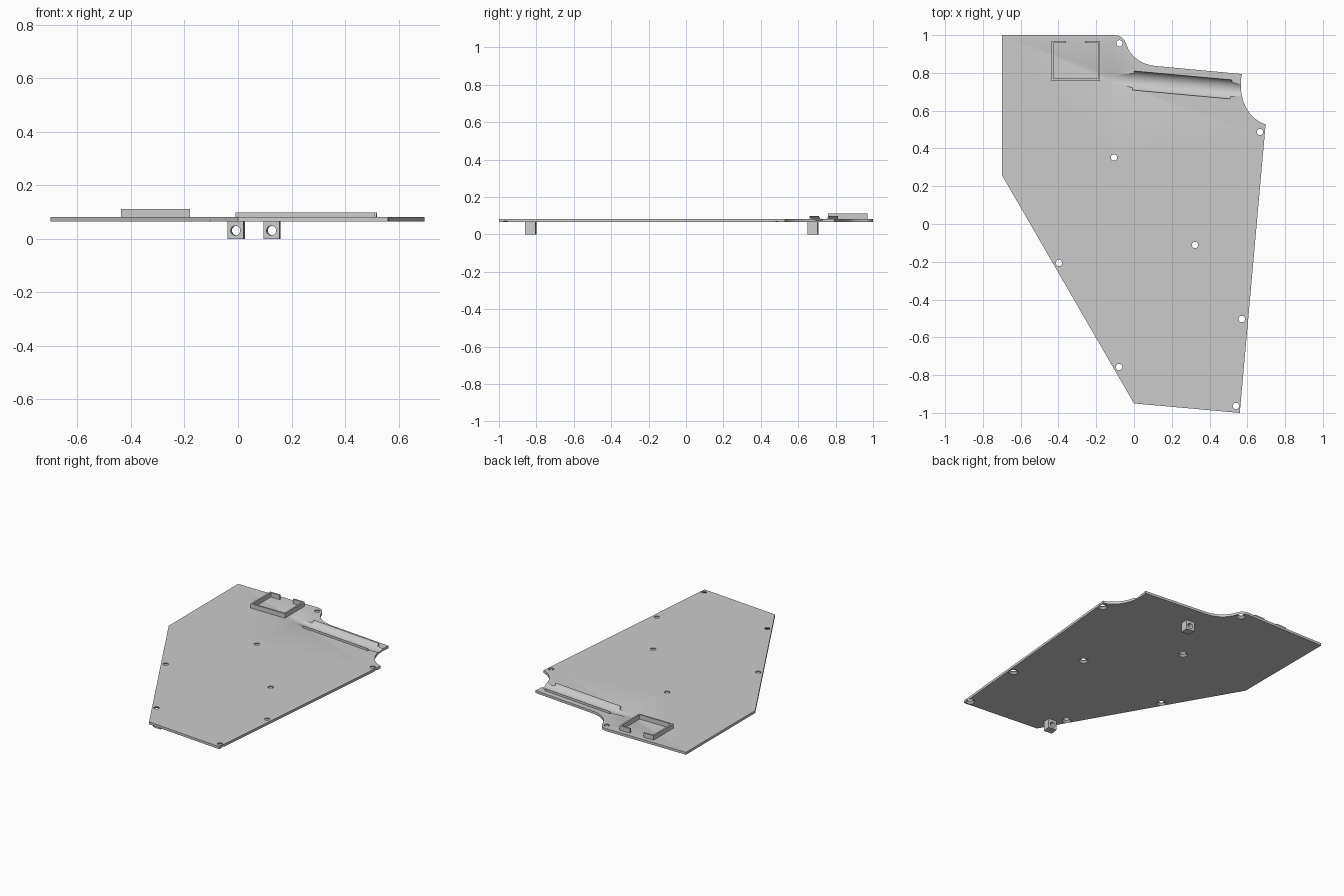
import bpy, bmesh, math
from mathutils import Matrix, Vector
from mathutils.geometry import interpolate_bezier

if "Cube" in bpy.data.objects:
    bpy.data.objects.remove(bpy.data.objects["Cube"])

grey = bpy.data.materials.new("light grey")
grey.diffuse_color = (0.6, 0.6, 0.6, 1)
grey.use_nodes = True
grey.node_tree.nodes["Principled BSDF"].inputs["Base Color"].default_value = grey.diffuse_color
TILT = math.radians(-5.2)
Z0, Z1 = 0.065, 0.082          # underside and top of the plate


def finish(name, bm, matrix=Matrix()):
    bmesh.ops.recalc_face_normals(bm, faces=bm.faces)
    mesh = bpy.data.meshes.new(name)
    bm.to_mesh(mesh)
    bm.free()
    mesh.transform(matrix)
    ob = bpy.data.objects.new(name, mesh)
    bpy.context.collection.objects.link(ob)
    mesh.materials.append(grey)
    return ob


def box(name, x0, x1, y0, y1, z0, z1, matrix=Matrix()):
    bm = bmesh.new()
    bmesh.ops.create_cube(bm, size=1)
    for v in bm.verts:
        v.co = ((x0 + x1) / 2 + v.co.x * (x1 - x0),
                (y0 + y1) / 2 + v.co.y * (y1 - y0),
                (z0 + z1) / 2 + v.co.z * (z1 - z0))
    return finish(name, bm, matrix)


def lathe(name, profile, matrix, n=32):
    """Closed solid turned about local z from (radius, z) pairs."""
    bm = bmesh.new()
    rings = [[bm.verts.new((r * math.cos(math.tau * i / n), r * math.sin(math.tau * i / n), z))
              for i in range(n)] for r, z in profile]
    for a, b in zip(rings, rings[1:]):
        for i in range(n):
            bm.faces.new((a[i], a[(i + 1) % n], b[(i + 1) % n], b[i]))
    bm.faces.new(rings[0])
    bm.faces.new(rings[-1])
    return finish(name, bm, matrix)


def cut(ob, cutter, keep=False):
    mod = ob.modifiers.new("cut", 'BOOLEAN')
    mod.operation = 'DIFFERENCE'
    mod.solver = 'EXACT'
    mod.object = cutter
    bpy.context.view_layer.objects.active = ob
    bpy.ops.object.modifier_apply(modifier=mod.name)
    if not keep:
        bpy.data.objects.remove(cutter)


def bezier(a, b, c, d, n=14):
    return [p.to_2d() for p in interpolate_bezier(*[Vector((*p, 0)) for p in (a, b, c, d)], n)]


# plate: angular outline with two curved notches
outline = [(-0.7, 0.26), (0, -0.95), (0.56, -1), (0.697, 0.529)]
outline += bezier((0.693, 0.529), (0.615, 0.555), (0.558, 0.64), (0.566, 0.76))
outline += [(0.571, 0.794)]
outline += bezier((0.12, 0.836), (0.05, 0.842), (-0.01, 0.875), (-0.037, 0.942))
outline += bezier((-0.037, 0.942), (-0.05, 0.975), (-0.06, 1), (-0.11, 1))[1:]
outline += [(-0.7, 1)]
bm = bmesh.new()
face = bm.faces.new([bm.verts.new((x, y, Z0)) for x, y in outline])
top = bmesh.ops.extrude_face_region(bm, geom=[face])["geom"]
bmesh.ops.translate(bm, vec=(0, 0, Z1 - Z0), verts=[v for v in top if isinstance(v, bmesh.types.BMVert)])
plate = finish("plate", bm)

# screw holes, countersunk from below
holes = [(-0.077, 0.956), (0.667, 0.487), (-0.106, 0.352), (0.323, -0.111),
         (-0.397, -0.206), (0.571, -0.503), (-0.079, -0.757), (0.54, -0.963)]
for x, y in holes:
    cut(plate, lathe("hole_cutter", [(0.032, Z0 - 0.002), (0.017, Z0 + 0.012), (0.017, Z1 + 0.01)],
                     Matrix.Translation((x, y, 0)), 24))

# raised rails with a rounded groove running out into the plate
groove_frame = Matrix.Translation((0.255, 0.736, 0)) @ Matrix.Rotation(TILT, 4, 'Z')
rails = box("groove_rails", -0.26, 0.26, -0.052, 0.052, Z1, 0.098, groove_frame)
groove = lathe("groove_cutter", [(0.041, -0.405), (0.057, -0.26), (0.057, 0.26), (0.041, 0.405)],
               groove_frame @ Matrix.Translation((0, 0, 0.1245)) @ Matrix.Rotation(math.pi / 2, 4, 'Y'), 64)
cut(plate, groove, keep=True)
cut(rails, groove)

# open tray with a gap in its rear wall
tray = box("tray_frame", -0.437, -0.18, 0.758, 0.97, Z1, 0.112)
cut(tray, box("tray_cutter", -0.426, -0.191, 0.769, 0.959, Z1 - 0.01, 0.13))
cut(tray, box("gap_cutter", -0.36, -0.26, 0.95, 0.98, Z1 - 0.01, 0.13))

# drilled lugs under the plate
for name, x, y in (("front_lug", -0.007, -0.83), ("rear_lug", 0.127, 0.68)):
    frame = Matrix.Translation((x, y, 0)) @ Matrix.Rotation(TILT, 4, 'Z')
    lug = box(name, -0.03, 0.03, -0.027, 0.027, 0, Z0, frame)
    cut(lug, lathe("bore_cutter", [(0.018, -0.1), (0.018, 0.1)],
                   frame @ Matrix.Translation((0, 0, 0.031)) @ Matrix.Rotation(math.pi / 2, 4, 'X')))

# smooth the curved walls, keep the edges crisp
for ob in bpy.context.scene.objects:
    ob.select_set(True)
bpy.context.view_layer.objects.active = plate
bpy.ops.object.shade_smooth_by_angle(angle=math.radians(25))
